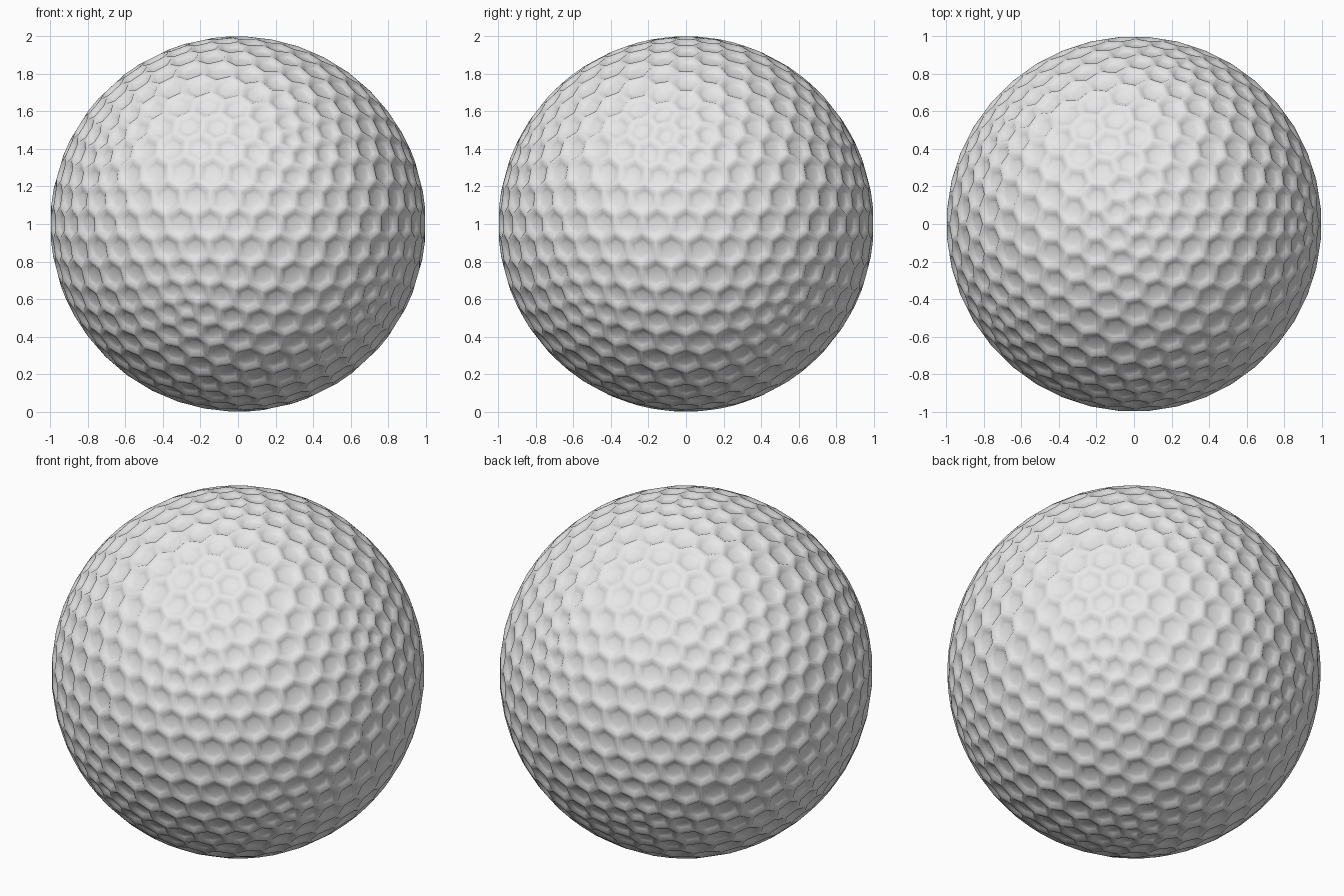
import bpy, bmesh

if "Cube" in bpy.data.objects:
    bpy.data.objects.remove(bpy.data.objects["Cube"])

RADIUS = 1.0

# Base sphere whose vertices become the dimple centres
base = bmesh.new()
bmesh.ops.create_icosphere(base, subdivisions=4, radius=RADIUS)

# Dual mesh: one hexagonal (or pentagonal) cell per base vertex
bm = bmesh.new()
base.faces.ensure_lookup_table()
base.faces.index_update()
corners = [bm.verts.new(f.calc_center_median().normalized() * RADIUS) for f in base.faces]
for v in base.verts:
    n = v.co.normalized()
    ref = (v.link_faces[0].calc_center_median() - v.co)
    ref = (ref - n * ref.dot(n)).normalized()
    side = n.cross(ref)
    import math
    ring = sorted(v.link_faces, key=lambda f: math.atan2(
        (f.calc_center_median() - v.co).dot(side), (f.calc_center_median() - v.co).dot(ref)))
    bm.faces.new([corners[f.index] for f in ring])
base.free()
bm.normal_update()

# Dimples: flat rim, sloping wall, shallow floor
for thickness, depth in ((0.012, 0.0), (0.022, -0.014), (0.02, -0.004)):
    cells = [f for f in bm.faces if len(f.verts) > 4]
    bmesh.ops.inset_individual(bm, faces=cells, thickness=thickness, depth=depth)

mesh = bpy.data.meshes.new("golf_ball")
bm.to_mesh(mesh)
bm.free()
ball = bpy.data.objects.new("golf_ball", mesh)
bpy.context.collection.objects.link(ball)
ball.location.z = RADIUS

# Colour and smooth shading
mat = bpy.data.materials.new("white")
mat.diffuse_color = (0.8, 0.8, 0.8, 1)
mat.use_nodes = True
mat.node_tree.nodes["Principled BSDF"].inputs["Base Color"].default_value = mat.diffuse_color
mesh.materials.append(mat)
for p in mesh.polygons:
    p.use_smooth = True
